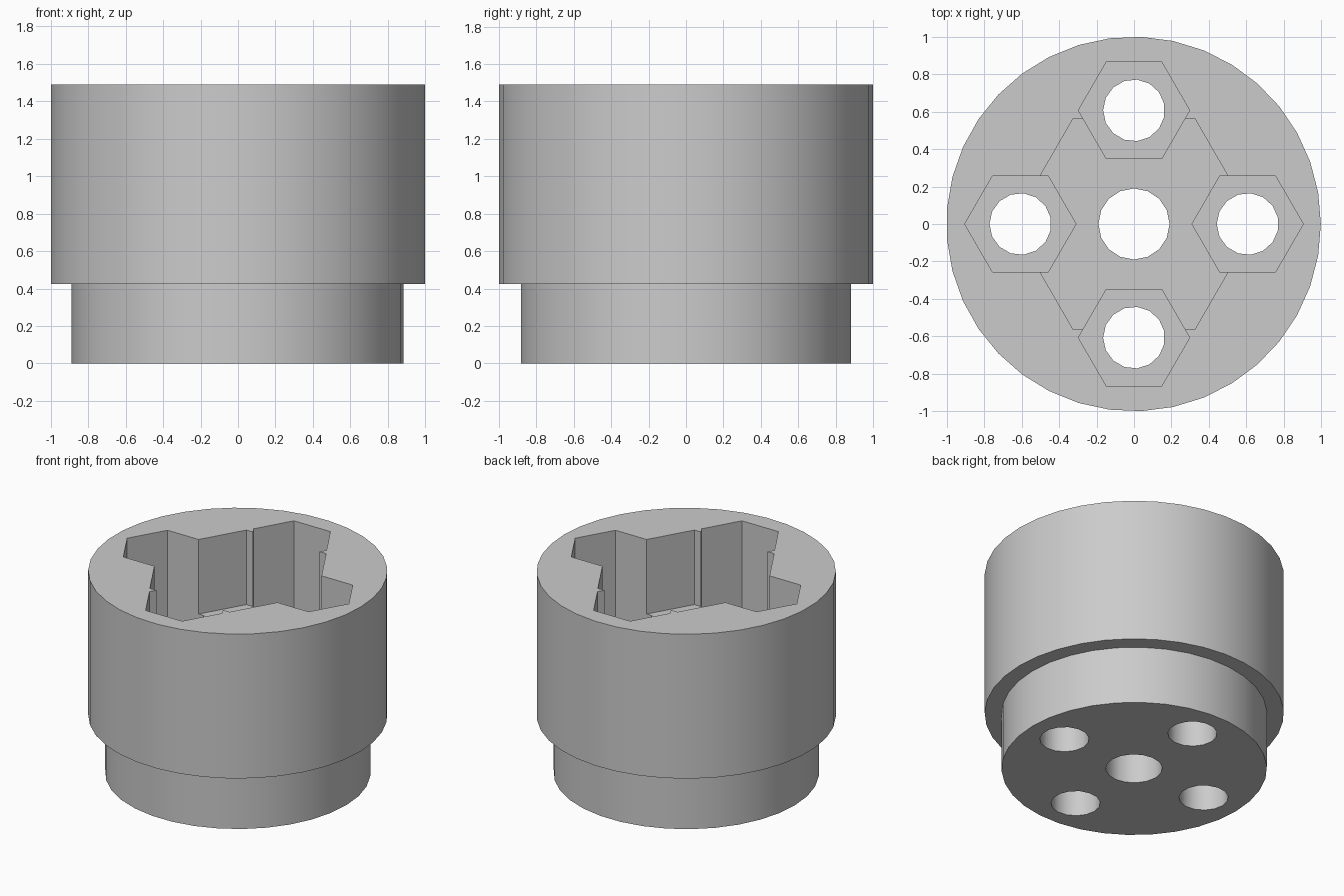
import bpy
import math

cube = bpy.data.objects.get("Cube")
if cube:
    bpy.data.objects.remove(cube, do_unlink=True)

SHIFT = -0.002      # centres the odd-sided outer ring
TOP = 1.49
LEDGE = 0.425
OFFSET = 0.607      # distance of the small sockets from the axis

grey = bpy.data.materials.new("light_grey")
grey.use_nodes = True
colour = (0.6, 0.6, 0.6, 1)
grey.diffuse_color = colour
grey.node_tree.nodes["Principled BSDF"].inputs["Base Color"].default_value = colour


def prism(name, sides, radius, z0, z1, x=0.0, y=0.0, turn=0.0):
    """Upright prism whose first corner points along +x, plus a turn."""
    verts = []
    for z in (z0, z1):
        for i in range(sides):
            a = turn + math.tau * i / sides
            verts.append((x + radius * math.cos(a), y + radius * math.sin(a), z))
    faces = [tuple(reversed(range(sides))), tuple(range(sides, 2 * sides))]
    for i in range(sides):
        j = (i + 1) % sides
        faces.append((i, j, j + sides, i + sides))
    mesh = bpy.data.meshes.new(name)
    mesh.from_pydata(verts, [], faces)
    mesh.materials.append(grey)
    obj = bpy.data.objects.new(name, mesh)
    bpy.context.collection.objects.link(obj)
    return obj


def combine(target, tool, operation):
    """Apply a boolean and discard the tool."""
    tool.hide_render = True
    bpy.context.view_layer.objects.active = target
    mod = target.modifiers.new("boolean", "BOOLEAN")
    mod.operation = operation
    mod.solver = "EXACT"
    mod.object = tool
    bpy.ops.object.modifier_apply(modifier=mod.name)
    bpy.data.objects.remove(tool, do_unlink=True)


# Stepped round body
body = prism("socket_body", 37, 1.0, LEDGE, TOP, SHIFT)
combine(body, prism("lower_collar", 34, 0.887, 0, LEDGE + 0.2, SHIFT), "UNION")

# Wide central hexagonal recess
combine(body, prism("wide_recess", 6, 0.65, TOP - 0.55, TOP + 0.1), "DIFFERENCE")

# Four deeper hexagonal sockets, each with a round through hole
for dx, dy in ((1, 0), (0, 1), (-1, 0), (0, -1)):
    x, y = dx * OFFSET, dy * OFFSET
    combine(body, prism("hex_socket", 6, 0.297, LEDGE + 0.005, TOP + 0.1, x, y), "DIFFERENCE")
    combine(body, prism("bolt_hole", 15, 0.165, -0.1, TOP - 0.2, x, y, math.pi), "DIFFERENCE")

# Central through hole
combine(body, prism("centre_hole", 16, 0.19, -0.1, TOP), "DIFFERENCE")

# Smooth round walls, sharp corners
bpy.ops.object.select_all(action="DESELECT")
body.select_set(True)
bpy.context.view_layer.objects.active = body
bpy.ops.object.shade_smooth_by_angle(angle=math.radians(30))
